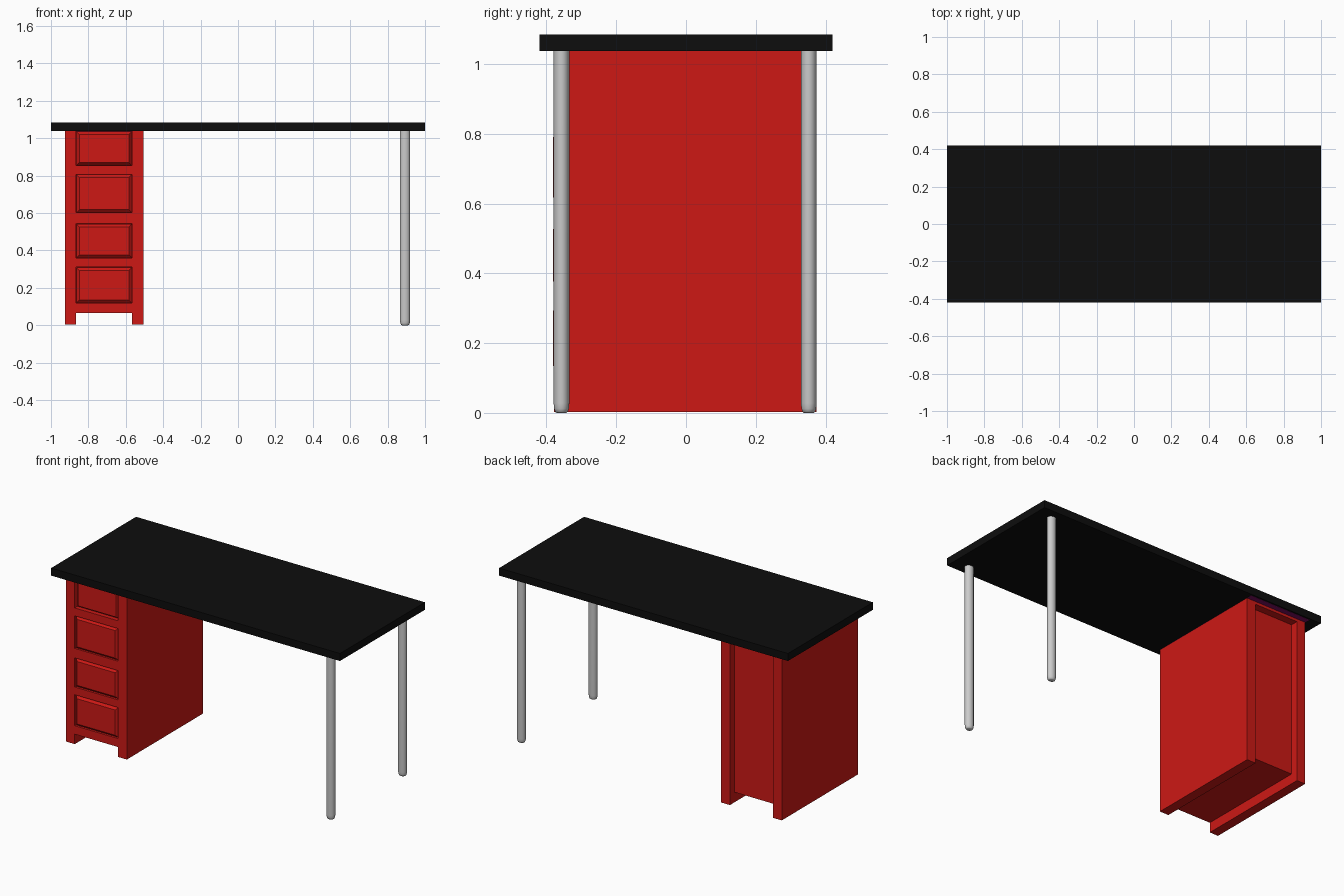
import bpy, bmesh
from math import cos, sin, tau

if "Cube" in bpy.data.objects:
    bpy.data.objects.remove(bpy.data.objects["Cube"])


def material(name, rgb):
    m = bpy.data.materials.new(name)
    m.diffuse_color = (*rgb, 1)
    m.use_nodes = True
    m.node_tree.nodes["Principled BSDF"].inputs["Base Color"].default_value = m.diffuse_color
    return m


RED = material("red_paint", (0.61, 0.0095, 0.0075))
BLACK = material("black_top", (0.004, 0.004, 0.004))
PURPLE = material("dark_purple", (0.2, 0.004, 0.12))


def finish(name, bm, mat=None):
    bmesh.ops.recalc_face_normals(bm, faces=bm.faces)
    me = bpy.data.meshes.new(name)
    bm.to_mesh(me)
    bm.free()
    ob = bpy.data.objects.new(name, me)
    bpy.context.collection.objects.link(ob)
    if mat:
        me.materials.append(mat)
    return ob


def box(name, x, y, z, mat):
    bm = bmesh.new()
    bmesh.ops.create_cube(bm, size=1)
    for v in bm.verts:
        for i, (a, b) in enumerate((x, y, z)):
            v.co[i] = b if v.co[i] > 0 else a
    return finish(name, bm, mat)


def drawer_front(name, x, z, back, front, slope, mat):
    """Raised panel whose edges slope from a wider base."""
    bm = bmesh.new()
    rings = []
    for y, g in ((back, slope), (front, 0)):
        x0, x1, z0, z1 = x[0] - g, x[1] + g, z[0] - g, z[1] + g
        rings.append([bm.verts.new(p) for p in
                      ((x0, y, z0), (x1, y, z0), (x1, y, z1), (x0, y, z1))])
    a, b = rings
    bm.faces.new(a)
    bm.faces.new(b)
    for i in range(4):
        j = (i + 1) % 4
        bm.faces.new((a[i], a[j], b[j], b[i]))
    return finish(name, bm, mat)


def round_leg(name, x, y, sides=24):
    """Slightly oval post with a rounded foot."""
    profile = [(0.014, 0), (0.018, 0.003), (0.021, 0.012),
               (0.0225, 0.028), (0.0225, 1.042)]
    bm = bmesh.new()
    rings = [[bm.verts.new((x + 1.2 * r * cos(tau * i / sides),
                            y + r * sin(tau * i / sides), z))
              for i in range(sides)] for r, z in profile]
    for a, b in zip(rings, rings[1:]):
        for i in range(sides):
            j = (i + 1) % sides
            bm.faces.new((a[i], a[j], b[j], b[i]))
    bm.faces.new(rings[0])
    bm.faces.new(rings[-1])
    ob = finish(name, bm)
    bpy.ops.object.select_all(action='DESELECT')
    ob.select_set(True)
    bpy.context.view_layer.objects.active = ob
    bpy.ops.object.shade_smooth_by_angle(angle=0.7)


# Table top and the thin cap plate under it
box("table_top", (-1, 1), (-0.42, 0.42), (1.038, 1.085), BLACK)
box("cabinet_cap", (-0.925, -0.505), (-0.36, 0.41), (1.037, 1.045), PURPLE)

# Cabinet sides, recessed core and top back rail
IN = (-0.866, -0.566)
box("cabinet_left_side", (-0.925, IN[0]), (-0.378, 0.374), (0.003, 1.04), RED)
box("cabinet_right_side", (IN[1], -0.505), (-0.378, 0.374), (0.003, 1.04), RED)
box("cabinet_core", IN, (-0.35, 0.327), (0.065, 1.04), RED)
box("back_rail", IN, (0.32, 0.374), (1.02, 1.04), RED)

# Front rails between the drawers
rails = [(0.065, 0.118), (0.312, 0.36), (0.543, 0.602), (0.806, 0.855)]
for n, z in enumerate(rails, 1):
    box(f"front_rail_{n}", IN, (-0.378, -0.34), z, RED)

# Drawer fronts; the top one sits deeper
drawers = [(0.135, 0.293, -0.365, -0.381), (0.377, 0.526, -0.365, -0.381),
           (0.618, 0.79, -0.365, -0.381), (0.871, 1.02, -0.349, -0.372)]
for n, (z0, z1, back, front) in enumerate(drawers, 1):
    drawer_front(f"drawer_front_{n}", (-0.848, -0.584), (z0, z1),
                 back, front, 0.0165, RED)

# Round legs on the right
round_leg("front_leg", 0.893, -0.357)
round_leg("back_leg", 0.893, 0.352)
